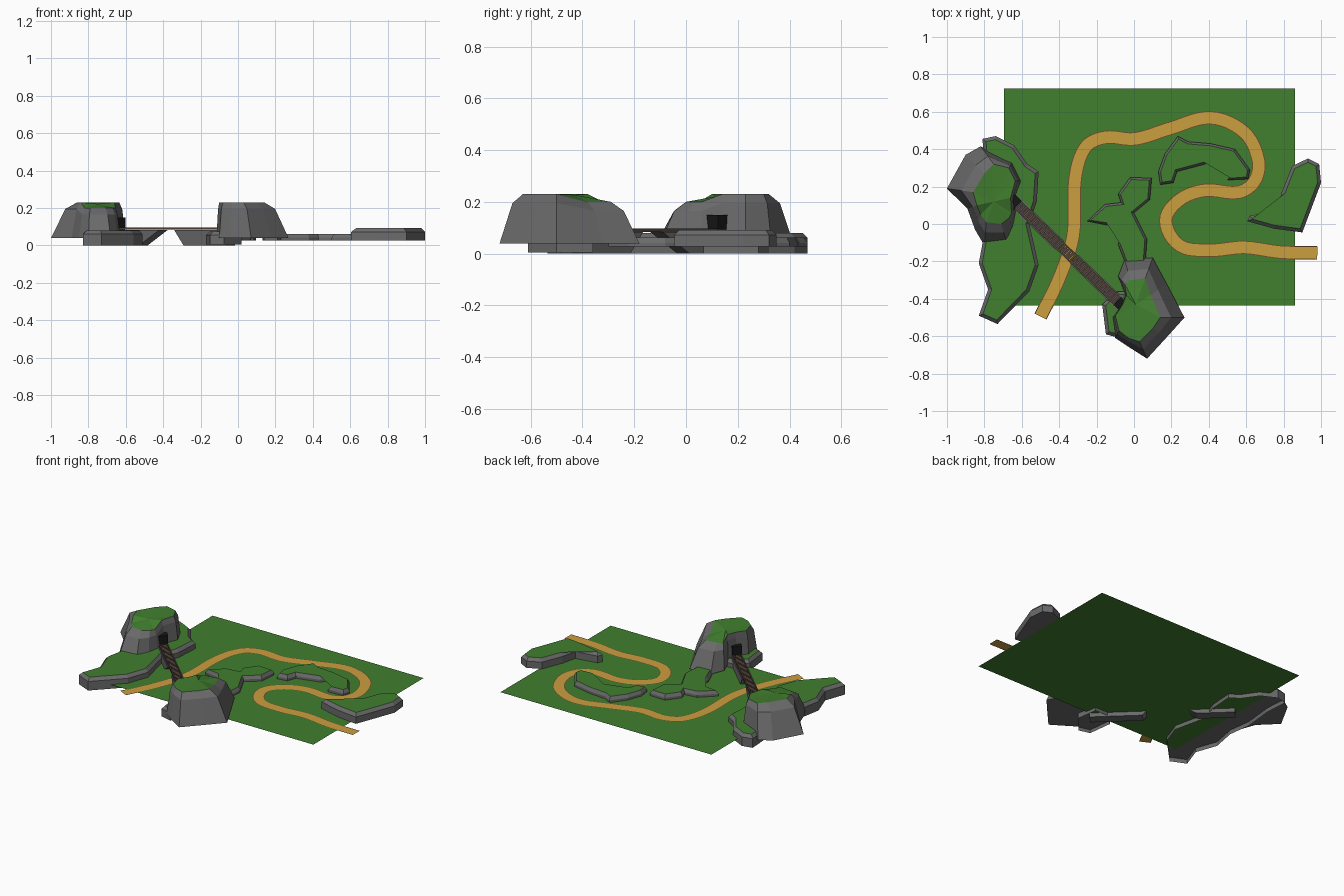
import bpy, bmesh, math
from mathutils import Vector, Matrix
from mathutils.geometry import interpolate_bezier

if "Cube" in bpy.data.objects:
    bpy.data.objects.remove(bpy.data.objects["Cube"])

G = 0.027  # ground level


def material(name, c):
    m = bpy.data.materials.new(name)
    m.diffuse_color = (*c, 1)
    m.use_nodes = True
    m.node_tree.nodes["Principled BSDF"].inputs["Base Color"].default_value = m.diffuse_color
    return m


ROCK = material("rock", (0.145, 0.145, 0.145))
GRASS = material("grass", (0.053, 0.21, 0.028))
SAND = material("sand", (0.60, 0.345, 0.05))
DIRT = material("dirt", (0.16, 0.08, 0.025))
WOOD = material("wood", (0.085, 0.055, 0.042))
DARK = material("dark", (0.008, 0.008, 0.008))


def finish(name, bm, mats, recalc=True):
    if recalc:
        bmesh.ops.recalc_face_normals(bm, faces=bm.faces[:])
    me = bpy.data.meshes.new(name)
    bm.to_mesh(me)
    bm.free()
    for m in mats:
        me.materials.append(m)
    ob = bpy.data.objects.new(name, me)
    bpy.context.collection.objects.link(ob)
    return ob


def ccw(pts):
    area = sum(a[0] * b[1] - b[0] * a[1] for a, b in zip(pts, pts[1:] + pts[:1]))
    return area > 0


def loft(name, rings, floor, apex=None):
    """Rock walls through the rings, grass cap on the last ring, rock floor below."""
    if not ccw(rings[0]):
        rings = [r[::-1] for r in rings]
    bm = bmesh.new()
    vs = [[bm.verts.new(p) for p in r] for r in rings]
    n = len(rings[0])
    for a, b in zip(vs, vs[1:]):
        for i in range(n):
            j = (i + 1) % n
            bm.faces.new((a[i], a[j], b[j], b[i]))
    flat = [bm.faces.new([bm.verts.new((p[0], p[1], floor)) for p in rings[0]][::-1])]
    if apex:
        c = bm.verts.new(apex)
        for i in range(n):
            bm.faces.new((vs[-1][i], vs[-1][(i + 1) % n], c)).material_index = 1
    else:
        cap = bm.faces.new(vs[-1])
        cap.material_index = 1
        flat.append(cap)
    bmesh.ops.triangulate(bm, faces=flat)
    return finish(name, bm, [ROCK, GRASS], False)


def inset(pts, d):
    """Mitred inward offset of a 2D outline."""
    P = [Vector(p) for p in pts]
    n = len(P)
    s = 1 if ccw(pts) else -1
    out = []
    for i in range(n):
        a = (P[i] - P[i - 1]).normalized()
        b = (P[(i + 1) % n] - P[i]).normalized()
        na, nb = Vector((-a.y, a.x)) * s, Vector((-b.y, b.x)) * s
        out.append(P[i] + (na + nb) * (d / max(0.6, 1 + na.dot(nb))))
    return out


def plateau(name, pts, z0, z1, d=0.018):
    rim = inset(pts, d)
    loft(name, [[(x, y, z0) for x, y in pts],
                [(x, y, z1 - 0.02) for x, y in pts],
                [(x, y, z1) for x, y in rim]], G + .001)


def hill(name, base, rim, low, apex):
    """Base and rim outlines; the rim points listed in low are lower."""
    rings = [[], [], []]
    for i, (b, r) in enumerate(zip(base, rim)):
        b, r = Vector(b), Vector(r)
        top = 0.20 if i in low else 0.23
        rings[0].append((*b, 0.04))
        rings[1].append((*b.lerp(r, 0.55), top - 0.035))
        rings[2].append((*r, top))
    loft(name, rings, 0.04, apex)


# Ground sheet
bm = bmesh.new()
bm.faces.new([bm.verts.new((x, y, G)) for x, y in
              ((-.695, -.435), (.86, -.435), (.86, .725), (-.695, .725))])
finish("ground", bm, [GRASS], False)

# Low plateaus and ridges
plateau("left_plateau", [(-.81, .455), (-.74, .47), (-.64, .42), (-.57, .32), (-.51, .28),
        (-.52, .12), (-.56, .0), (-.53, -.13), (-.51, -.22), (-.56, -.36), (-.73, -.535),
        (-.83, -.49), (-.78, -.35), (-.83, -.21), (-.80, -.05), (-.82, .1), (-.80, .3)], 0, .08)
plateau("front_plateau", [(-.17, -.43), (-.15, -.59), (-.075, -.61), (.02, -.5), (0, -.36),
        (-.1, -.36)], 0.005, .075)
plateau("right_plateau", [(.93, .35), (.99, .32), (1.0, .22), (.90, -.045), (.75, -.025),
        (.605, .015), (.62, .045), (.765, .07), (.79, .17), (.845, .31)], G, .092)
plateau("middle_ridge", [(-.25, .015), (-.155, .105), (-.07, .115), (-.085, .16), (-.02, .25),
        (.095, .245), (.085, .13), (.0, .06), (.07, -.08), (.06, -.22), (0, -.3),
        (-.05, -.2), (-.085, -.11), (-.05, -.01), (-.15, -.005)], G, .062, .012)
plateau("back_ridge", [(.14, .21), (.13, .28), (.165, .375), (.235, .47), (.29, .44), (.41, .43),
        (.54, .40), (.62, .29), (.61, .24), (.5, .235), (.52, .27), (.58, .29), (.54, .34),
        (.43, .375), (.38, .32), (.23, .28), (.21, .22)], G, .062, .012)

# Rocky hills
hill("left_hill",
     [(-1, .19), (-.90, .37), (-.82, .415), (-.65, .33), (-.60, .23), (-.635, .14),
      (-.63, .06), (-.645, -.02), (-.68, -.10), (-.80, -.115), (-.85, -.03), (-.89, .08)],
     [(-.86, .17), (-.80, .27), (-.75, .32), (-.67, .30), (-.635, .23), (-.66, .14),
      (-.655, .06), (-.67, .03), (-.71, .0), (-.79, .01), (-.82, .05), (-.84, .1)],
     (6, 7, 8, 9, 10), (-.75, .12, .222))
hill("front_hill",
     [(-.05, -.19), (.10, -.18), (.175, -.32), (.27, -.5), (.18, -.60), (.07, -.72),
      (-.04, -.65), (-.10, -.61), (-.115, -.5), (-.07, -.44), (-.05, -.37), (-.085, -.28)],
     [(-.02, -.30), (.06, -.29), (.09, -.38), (.14, -.5), (.10, -.56), (.03, -.63),
      (-.03, -.61), (-.08, -.57), (-.10, -.49), (-.06, -.43), (-.04, -.38), (-.05, -.32)],
     (0, 1, 2, 11), (.01, -.43, .227))

# Winding road: sand lane with dirt edges along a smooth path
path = [Vector((x, y, G + .003)) for x, y in [
    (-.50, -.495), (-.40, -.29), (-.325, -.06), (-.315, .24), (-.26, .41), (-.155, .463),
    (.005, .455), (.19, .51), (.41, .568), (.59, .49), (.665, .34), (.645, .23), (.56, .17),
    (.38, .18), (.245, .13), (.17, .02), (.245, -.115), (.41, -.14), (.59, -.125),
    (.78, -.15), (.98, -.155)]]
pts = []
for i in range(len(path) - 1):
    p0, p1 = path[i], path[i + 1]
    a = p1 - path[i - 1] if i else p1 - p0
    b = path[i + 2] - p0 if i + 2 < len(path) else p1 - p0
    L = (p1 - p0).length / 3
    seg = interpolate_bezier(p0, p0 + a.normalized() * L, p1 - b.normalized() * L, p1, 7)
    pts += seg if i == 0 else seg[1:]
bm = bmesh.new()
rows = []
for i, p in enumerate(pts):
    t = (pts[min(i + 1, len(pts) - 1)] - pts[max(i - 1, 0)]).normalized()
    side = Vector((-t.y, t.x, 0))
    rows.append([bm.verts.new(p + side * o) for o in (-.036, -.031, .031, .036)])
for a, b in zip(rows, rows[1:]):
    for k in range(3):
        f = bm.faces.new((a[k], a[k + 1], b[k + 1], b[k]))
        f.normal_update()
        if f.normal.z < 0:
            f.normal_flip()
        f.material_index = 0 if k == 1 else 1
finish("road", bm, [SAND, DIRT], False)

# Bridge frame: x runs from the left hill to the front hill
BRIDGE = Matrix.Translation((-.355, -.155, 0)) @ Matrix.Rotation(math.atan2(-.53, .55), 4, 'Z')


def box(bm, x0, x1, y0, y1, z0, z1):
    m = (BRIDGE @ Matrix.Translation(((x0 + x1) / 2, (y0 + y1) / 2, (z0 + z1) / 2))
         @ Matrix.Diagonal((x1 - x0, y1 - y0, z1 - z0, 1)))
    bmesh.ops.create_cube(bm, size=1, matrix=m)


# Sloped abutments under the bridge
for name, prof in (("left_abutment", [(-.44, 0), (-.21, 0), (-.06, .083), (-.44, .083)]),
                   ("right_abutment", [(.12, 0), (.44, 0), (.44, .083), (.05, .083)])):
    bm = bmesh.new()
    s = [[bm.verts.new(BRIDGE @ Vector((x, y, z))) for x, z in prof] for y in (-.033, .033)]
    bm.faces.new(s[0])
    bm.faces.new(s[1][::-1])
    for i in range(4):
        j = (i + 1) % 4
        bm.faces.new((s[0][i], s[1][i], s[1][j], s[0][j]))
    finish(name, bm, [ROCK])

# Bridge deck: side beams and planks
bm = bmesh.new()
for y in (-.024, .024):
    box(bm, -.40, .40, y - .004, y + .004, .084, .097)
N = 50
for i in range(N):
    x = -.40 + .80 * i / N
    box(bm, x, x + .013, -.021, .021, .086, .093)
finish("bridge_deck", bm, [WOOD])

# Dark tunnel mouths where the bridge meets the hills
for name, x0, x1 in (("left_tunnel", -.44, -.37), ("front_tunnel", .37, .44)):
    bm = bmesh.new()
    box(bm, x0, x1, -.03, .03, .093, .15)
    finish(name, bm, [DARK])
